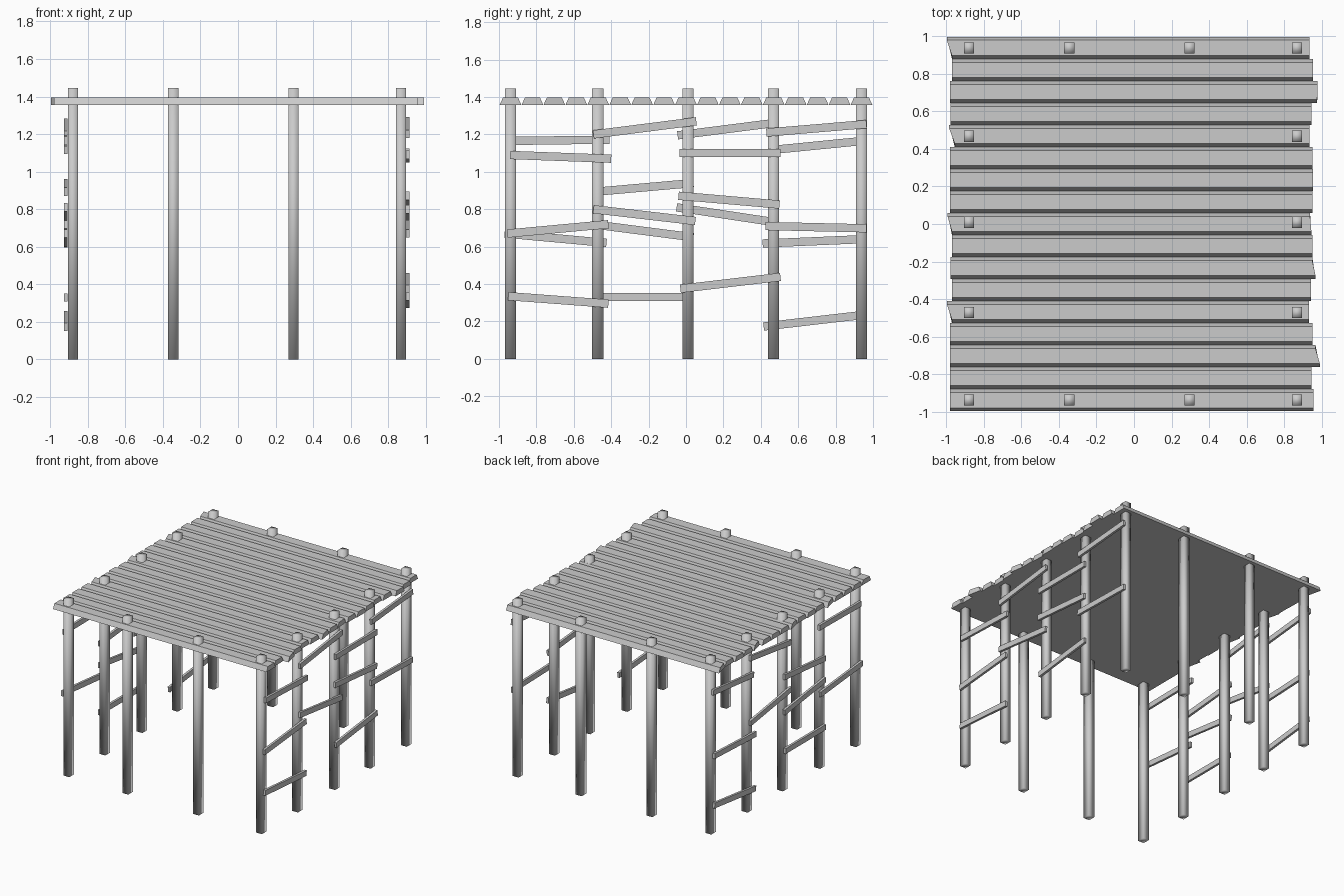
import bpy, math
from mathutils import Matrix, Vector


def add_mesh(name, verts, faces, smooth=False):
    mesh = bpy.data.meshes.new(name)
    mesh.from_pydata(verts, [], faces)
    mesh.update()
    if smooth:
        mesh.shade_smooth()
    obj = bpy.data.objects.new(name, mesh)
    bpy.context.collection.objects.link(obj)
    return obj


# Corner order: bottom ring of four, then top ring of four
BOX = [(3, 2, 1, 0), (4, 5, 6, 7), (0, 1, 5, 4),
       (1, 2, 6, 5), (2, 3, 7, 6), (3, 0, 4, 7)]


def box(name, center, size, smooth=False, tilt=0.0):
    sx, sy, sz = (s / 2 for s in size)
    rot = Matrix.Rotation(tilt, 3, 'X')
    ring = [(-1, -1), (1, -1), (1, 1), (-1, 1)]
    verts = [rot @ Vector((a * sx, b * sy, c * sz)) + Vector(center)
             for c in (-1, 1) for a, b in ring]
    return add_mesh(name, verts, BOX, smooth)


# Square posts: two side rows, plus two inner posts at the front and back
POST_H = 1.445
post_y = [-0.938, -0.472, 0.01, 0.468, 0.938]
spots = [(x, y) for x in (-0.88, 0.868) for y in post_y]
spots += [(x, y) for x in (-0.345, 0.296) for y in (post_y[0], post_y[-1])]
for x, y in spots:
    box("post", (x, y, POST_H / 2), (0.054, 0.06, POST_H), smooth=True)

# Deck planks, back to front: left end (back, front), right end (back, front)
plank_ends = [
    (-0.997, -0.97, 0.935, 0.935), (-0.97, -0.97, 0.955, 0.955),
    (-0.98, -0.98, 0.978, 0.976), (-0.977, -0.977, 0.945, 0.945),
    (-0.985, -0.955, 0.935, 0.935), (-0.98, -0.98, 0.95, 0.95),
    (-0.98, -0.98, 0.955, 0.955), (-0.98, -0.98, 0.95, 0.95),
    (-0.993, -0.97, 0.938, 0.945), (-0.97, -0.97, 0.95, 0.95),
    (-0.977, -0.977, 0.95, 0.967), (-0.97, -0.97, 0.943, 0.943),
    (-0.997, -0.97, 0.933, 0.933), (-0.98, -0.98, 0.95, 0.95),
    (-0.98, -0.98, 0.967, 0.99), (-0.98, -0.98, 0.945, 0.945),
    (-0.98, -0.98, 0.957, 0.957)]
DECK_Z, DECK_T, BEVEL = 1.356, 0.04, 0.018
PITCH = 1.994 / len(plank_ends)
for i, (lb, lf, rb, rf) in enumerate(plank_ends):
    back = 0.997 - i * PITCH
    front = back - PITCH
    verts = []
    for z, inset in ((DECK_Z, 0), (DECK_Z + DECK_T, BEVEL)):
        verts += [(lf, front + inset, z), (rf, front + inset, z),
                  (rb, back - inset, z), (lb, back - inset, z)]
    add_mesh("deck_plank", verts, BOX)

# Crooked side slats: (start y, start z, end y, end z) of each centre line
right_slats = [
    (-0.94, 1.09, -0.40, 1.07), (-0.495, 1.2, 0.055, 1.27),
    (-0.035, 1.10, 0.505, 1.10), (0.43, 1.21, 0.965, 1.255),
    (-0.495, 0.80, 0.05, 0.737), (-0.04, 0.872, 0.5, 0.825),
    (0.425, 0.71, 0.965, 0.698), (-0.955, 0.67, -0.415, 0.72),
    (-0.95, 0.335, -0.415, 0.295), (-0.03, 0.375, 0.505, 0.438)]
left_slats = [
    (-0.95, 1.165, -0.41, 1.172), (-0.045, 1.195, 0.48, 1.262),
    (0.44, 1.115, 0.965, 1.167), (-0.49, 0.893, 0.04, 0.94),
    (-0.05, 0.81, 0.48, 0.73), (0.41, 0.617, 0.95, 0.64),
    (-0.97, 0.67, -0.425, 0.62), (-0.49, 0.718, 0.04, 0.65),
    (-0.49, 0.33, 0.03, 0.33), (0.415, 0.173, 0.95, 0.235)]
for name, x, slats in (("right_slat", 0.904, right_slats),
                       ("left_slat", -0.917, left_slats)):
    for y0, z0, y1, z1 in slats:
        length = math.hypot(y1 - y0, z1 - z0)
        box(name, (x, (y0 + y1) / 2, (z0 + z1) / 2), (0.019, length, 0.044),
            tilt=math.atan2(z1 - z0, y1 - y0))
